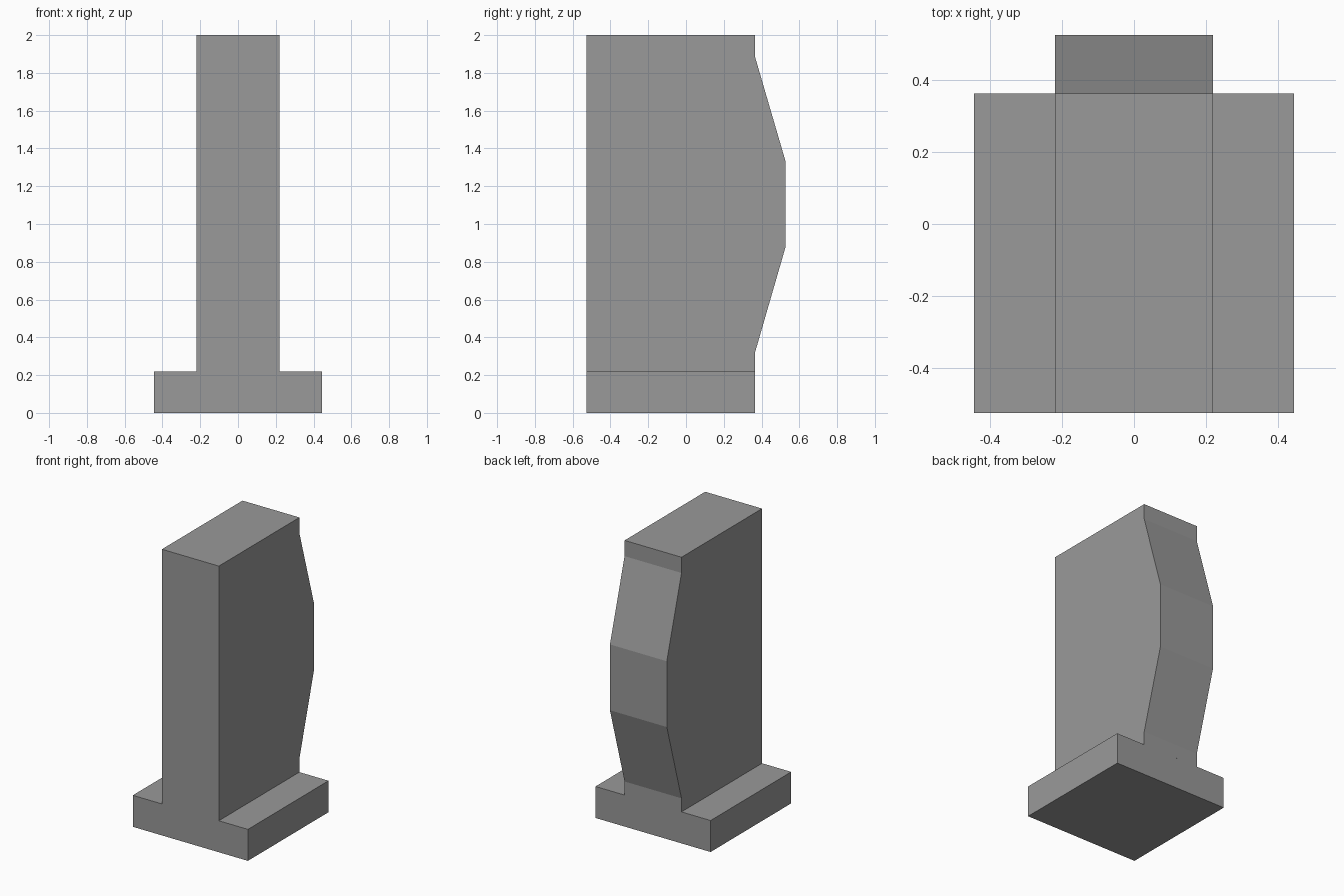
import bpy
import bmesh
from mathutils import Vector

cube = bpy.data.objects.get("Cube")
if cube:
    bpy.data.objects.remove(cube, do_unlink=True)

# Single plain grey
GREY = (0.32, 0.32, 0.32, 1.0)
grey = bpy.data.materials.new("plain_grey")
grey.use_nodes = True
grey.diffuse_color = GREY
grey.node_tree.nodes["Principled BSDF"].inputs["Base Color"].default_value = GREY

FRONT, BACK, BULGE = -0.526, 0.364, 0.526
BASE_TOP, TOP = 0.22, 2.0


def side_prism(name, outline, half_width):
    """Extrude a (y, z) side outline symmetrically across x."""
    bm = bmesh.new()
    face = bm.faces.new([bm.verts.new((-half_width, y, z)) for y, z in outline])
    extruded = bmesh.ops.extrude_face_region(bm, geom=[face])["geom"]
    moved = [v for v in extruded if isinstance(v, bmesh.types.BMVert)]
    bmesh.ops.translate(bm, verts=moved, vec=Vector((2 * half_width, 0, 0)))
    bmesh.ops.recalc_face_normals(bm, faces=bm.faces)
    mesh = bpy.data.meshes.new(name)
    bm.to_mesh(mesh)
    bm.free()
    mesh.materials.append(grey)
    obj = bpy.data.objects.new(name, mesh)
    bpy.context.collection.objects.link(obj)
    return obj


# Wide flat foot
side_prism("base_plate",
           [(FRONT, 0), (BACK, 0), (BACK, BASE_TOP), (FRONT, BASE_TOP)], 0.445)

# Upright slab with a faceted bulge along its back
side_prism("upright_slab",
           [(FRONT, BASE_TOP), (BACK, BASE_TOP), (BACK, 0.315),
            (BULGE, 0.875), (BULGE, 1.335), (BACK, 1.89),
            (BACK, TOP), (FRONT, TOP)], 0.22)
